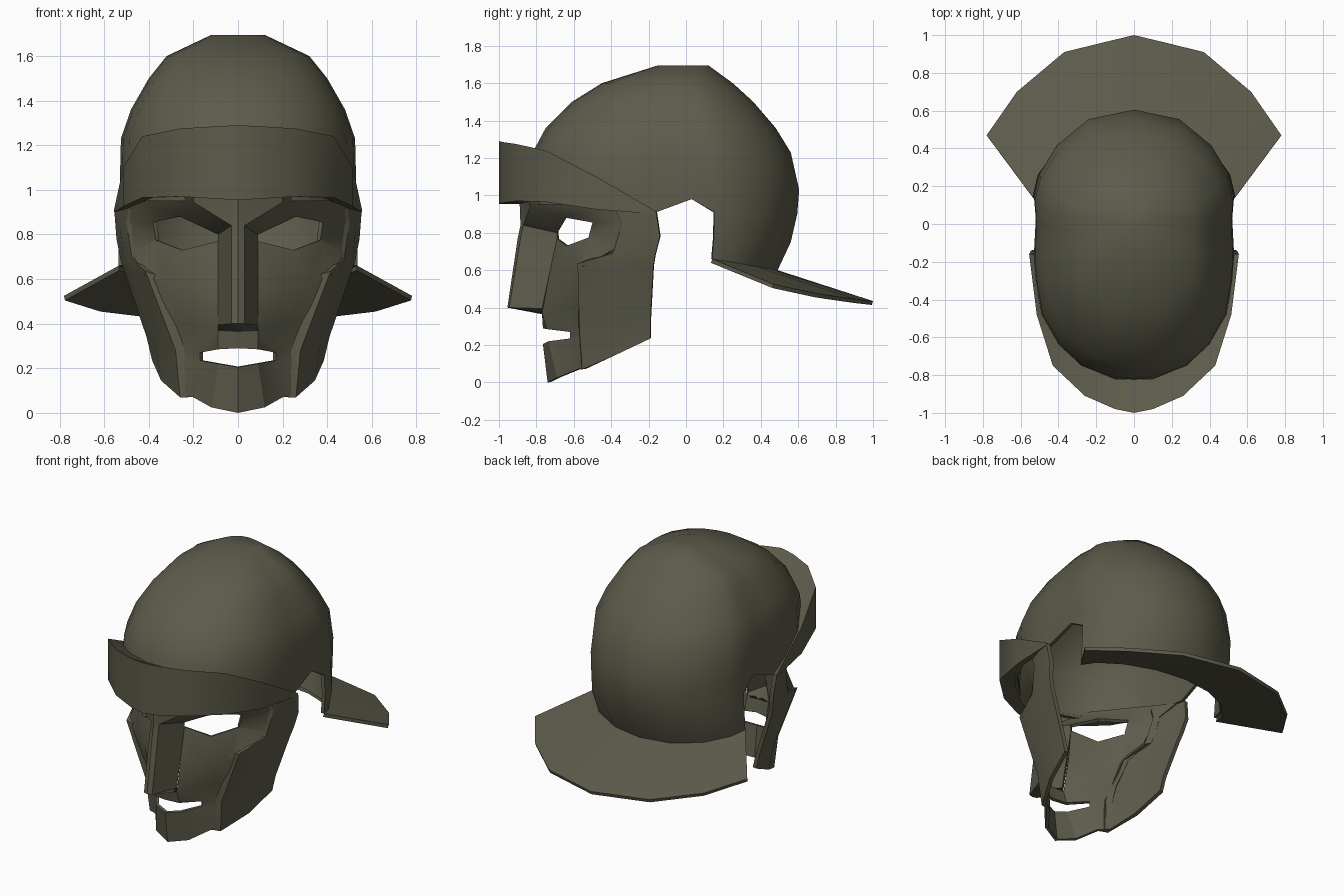
import bpy, bmesh
from mathutils import Vector

mat = bpy.data.materials.new("olive_metal")
mat.diffuse_color = (0.11, 0.105, 0.07, 1)
CENTRE = Vector((0, -0.1, 0.65))


def loft(bm, rows, skip=()):
    """Skin neighbouring polylines; repeated points collapse to triangles."""
    verts = [[bm.verts.new(p) for p in r] for r in rows]
    for i in range(len(rows) - 1):
        for j in range(len(rows[i]) - 1):
            if (i, j) in skip:
                continue
            q = [verts[i][j], verts[i][j + 1], verts[i + 1][j + 1], verts[i + 1][j]]
            bm.faces.new(q)


def part(name, grids, thick=0.025, angle=35):
    """Half-shell from (rows, skipped cells), mirrored across x and thickened."""
    bm = bmesh.new()
    for rows, skip in grids:
        loft(bm, rows, skip)
    bmesh.ops.remove_doubles(bm, verts=bm.verts, dist=0.0005)
    bmesh.ops.delete(bm, geom=[v for v in bm.verts if not v.link_faces], context='VERTS')
    bmesh.ops.recalc_face_normals(bm, faces=bm.faces)
    bm.normal_update()
    out = sum(f.normal.dot(f.calc_center_median() - CENTRE) * f.calc_area() for f in bm.faces)
    if out < 0:
        bmesh.ops.reverse_faces(bm, faces=bm.faces)
    me = bpy.data.meshes.new(name)
    bm.to_mesh(me)
    bm.free()
    me.materials.append(mat)
    ob = bpy.data.objects.new(name, me)
    bpy.context.collection.objects.link(ob)
    m = ob.modifiers.new("mirror", 'MIRROR')
    m.use_clip = True
    if thick:
        s = ob.modifiers.new("thickness", 'SOLIDIFY')
        s.thickness, s.offset = thick, -1
    bpy.ops.object.select_all(action='DESELECT')
    ob.select_set(True)
    bpy.context.view_layer.objects.active = ob
    bpy.ops.object.convert(target='MESH')
    bpy.ops.object.shade_smooth_by_angle(angle=angle * 3.14159 / 180)
    return ob


# skull cap: one plan outline scaled up through the rings (z, half width, front, back)
plan = [(0, -.85), (.13, -.83), (.28, -.77), (.40, -.65), (.49, -.48), (.52, -.3), (.53, -.16),
        (.52, .03), (.53, .15), (.50, .27), (.41, .42), (.24, .56), (0, .61)]
rings = [(1.695, 0, -.02, -.02), (1.695, .12, -.15, .12), (1.60, .32, -.45, .25),
         (1.50, .40, -.61, .36), (1.36, .48, -.75, .48), (1.23, .525, -.82, .56),
         (1.03, .53, -.85, .605)]
cap = [[(x * w / .53, f + (y + .85) / 1.46 * (b - f), z) for x, y in plan]
       for z, w, f, b in rings]
hem_z = [.95] * 5 + [.92, .91, .98, .91] + [.90] * 4
hem = [(x, y * (.975 if y > .2 else 1), z) for (x, y), z in zip(plan, hem_z)]

# nape below the cap, behind the ear openings
nape_mid = [(.535, .15, .78), (.51, .26, .77), (.41, .40, .76), (.23, .52, .75), (0, .56, .75)]
nape_end = [(.535, .14, .66), (.50, .24, .645), (.38, .37, .62), (.20, .46, .605), (0, .49, .60)]
part("skull_cap", [(cap + [hem], ()), ([hem[8:], nape_mid, nape_end], ())], .02, 50)

# flared neck guard
guard_rim = [(.78, .47, .525), (.62, .70, .475), (.37, .91, .445), (.18, .957, .44), (0, 1.0, .435)]
part("neck_guard", [([nape_end, guard_rim], ())], .022, 30)

# brow visor: wedge section swept around the forehead
rim = [(0, -1), (.10, -.98), (.26, -.91), (.43, -.75), (.515, -.48), (.555, -.16)]
seat = [(0, -.82), (.10, -.82), (.25, -.76), (.37, -.65), (.48, -.46), (.53, -.16)]
top = [1.29, 1.285, 1.275, 1.24, 1.10, .915]
low = [.955, .96, .97, .965, .925, .90]
rise = [1.20, 1.20, 1.19, 1.16, 1.05, .91]
ring = [[(*p, z) for p, z in zip(xy, zs)]
        for xy, zs in ((rim, top), (rim, low), (seat, low), (seat, rise), (rim, top))]
part("brow_visor", [(ring, ())], 0, 35)

# nose
centre = [(0, -.89, .97), (0, -.885, .84), (0, -.90, .77), (0, -.955, .40), (0, -.77, .365)]
ridge = [(.03, -.885, .97), (.03, -.87, .84), (.03, -.885, .77), (.03, -.945, .40), (.03, -.77, .37)]
side = [(.09, -.69, .80), (.09, -.69, .77), (.09, -.77, .395), (.09, -.77, .37)]

# eye sockets: hole edge, socket edge, brow behind the visor
hole = [(.09, -.69, .80), (.26, -.64, .88), (.38, -.50, .855), (.37, -.52, .78)]
socket = [(.03, -.87, .84), (.20, -.83, .945), (.44, -.50, .94), (.49, -.34, .85)]
brow = [(.03, -.885, .97), (.20, -.85, .99), (.46, -.50, .98), (.53, -.22, .91)]
corner = [[(.37, -.52, .78), (.37, -.52, .775)], [(.49, -.34, .85), (.48, -.37, .72)]]

# cheeks, mouth and chin
cheek = [[(.09, -.69, .77), (.25, -.64, .73), (.37, -.52, .775), (.48, -.37, .72)],
         [(.09, -.73, .58), (.21, -.68, .56), (.33, -.60, .58), (.42, -.55, .62)],
         [(.09, -.77, .37), (.16, -.70, .38), (.24, -.60, .40), (.32, -.55, .40)]]
jaw = [[(0, -.77, .365)] + cheek[2],
       [(0, -.765, .29), (.09, -.745, .285), (.17, -.62, .27), (.23, -.58, .27), (.28, -.54, .27)],
       [(0, -.765, .205), (.09, -.735, .22), (.17, -.62, .235), (.23, -.58, .235), (.28, -.54, .235)],
       [(0, -.74, 0), (.12, -.69, .025), (.20, -.58, .07), (.24, -.56, .075), (.27, -.53, .08)]]
part("face_mask", [([centre, ridge], ()), ([ridge[1:], side], ()), ([hole, socket, brow], ()),
                   (corner, ()), (cheek, ()), (jaw, ((1, 0), (1, 1)))], .02, 30)

# raised cheek plates: inner lip, front edge, middle, back edge
lip = [(.46, -.39, .91), (.46, -.37, .85), (.43, -.42, .70), (.37, -.57, .62), (.235, -.575, .28), (.225, -.565, .07)]
front = [(.49, -.37, .92), (.50, -.34, .85), (.475, -.39, .69), (.415, -.58, .635), (.28, -.57, .28), (.26, -.555, .07)]
middle = [(.535, -.26, .92), (.53, -.25, .84), (.515, -.27, .70), (.475, -.37, .64), (.37, -.39, .31), (.345, -.38, .145)]
back = [(.555, -.16, .91), (.545, -.14, .78), (.525, -.165, .68), (.505, -.175, .62), (.41, -.19, .34), (.385, -.19, .235)]
part("cheek_plate", [([lip, front, middle, back], ())], .025, 30)
